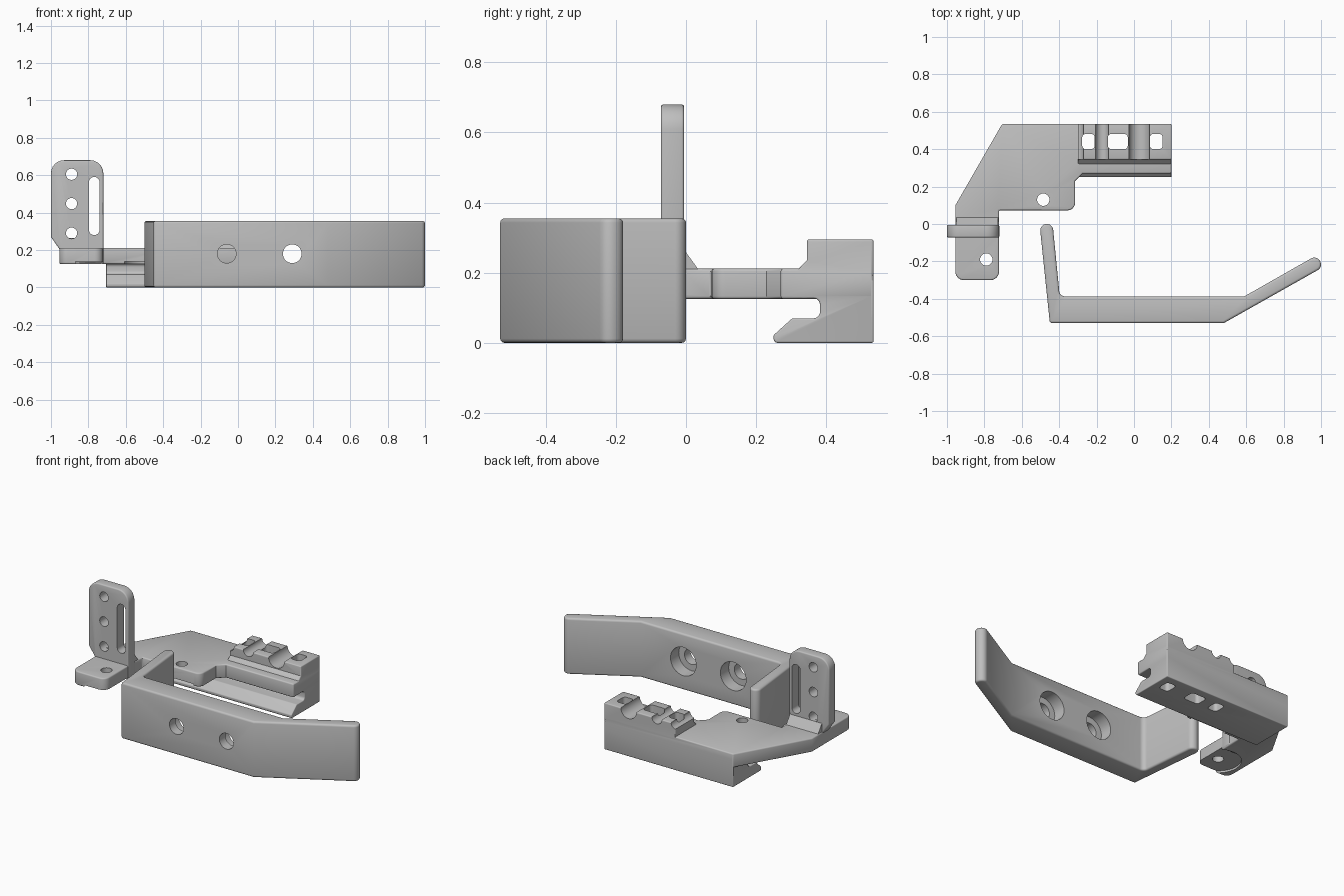
import bpy, bmesh, math
from mathutils import Vector

cube = bpy.data.objects.get("Cube")
if cube:
    bpy.data.objects.remove(cube, do_unlink=True)

grey = bpy.data.materials.new("plain_grey")
grey.use_nodes = True
grey.diffuse_color = (0.52, 0.52, 0.52, 1)
grey.node_tree.nodes["Principled BSDF"].inputs["Base Color"].default_value = (0.52, 0.52, 0.52, 1)


def rounded(points, steps=6):
    """Outline from (u, v) or (u, v, radius) corners."""
    out = []
    for i, p in enumerate(points):
        c = Vector(p[:2])
        if len(p) < 3:
            out.append(c)
            continue
        a = (Vector(points[i - 1][:2]) - c).normalized()
        b = (Vector(points[(i + 1) % len(points)][:2]) - c).normalized()
        half = a.angle(b) / 2
        mid = c + (a + b).normalized() * p[2] / math.sin(half)
        start = c + a * p[2] / math.tan(half) - mid
        end = c + b * p[2] / math.tan(half) - mid
        for k in range(steps + 1):
            t = k / steps * (math.pi - 2 * half)
            spoke = start * math.sin(math.pi - 2 * half - t) + end * math.sin(t)
            out.append(mid + spoke.normalized() * p[2])
    return out


def apply_modifier(obj, mod):
    bpy.ops.object.select_all(action='DESELECT')
    bpy.context.view_layer.objects.active = obj
    obj.select_set(True)
    bpy.ops.object.modifier_apply(modifier=mod.name)


def prism(name, points, axis, lo, hi, bevel=0.0):
    """Extrude an outline along an axis, with softened edges."""
    place = {'x': lambda u, v, t: (t, u, v),
             'y': lambda u, v, t: (u, t, v),
             'z': lambda u, v, t: (u, v, t)}[axis]
    bm = bmesh.new()
    outline = rounded(points)
    face = bm.faces.new([bm.verts.new(place(p.x, p.y, lo)) for p in outline])
    ext = bmesh.ops.extrude_face_region(bm, geom=[face])
    shift = Vector(place(0, 0, hi - lo))
    bmesh.ops.translate(bm, vec=shift, verts=[g for g in ext["geom"] if isinstance(g, bmesh.types.BMVert)])
    bmesh.ops.recalc_face_normals(bm, faces=bm.faces[:])
    mesh = bpy.data.meshes.new(name)
    bm.to_mesh(mesh)
    bm.free()
    mesh.materials.append(grey)
    obj = bpy.data.objects.new(name, mesh)
    bpy.context.collection.objects.link(obj)
    if bevel:
        mod = obj.modifiers.new("soften", 'BEVEL')
        mod.width = bevel
        mod.segments = 3
        mod.limit_method = 'ANGLE'
        mod.angle_limit = math.radians(50)
        mod.use_clamp_overlap = False
        apply_modifier(obj, mod)
    return obj


def disc(u, v, r, axis, lo, hi):
    n = 32
    ring = [(u + r * math.cos(2 * math.pi * k / n), v + r * math.sin(2 * math.pi * k / n)) for k in range(n)]
    return prism("cutter", ring, axis, lo, hi)


def combine(obj, others, operation='DIFFERENCE'):
    for other in others:
        mod = obj.modifiers.new("combine", 'BOOLEAN')
        mod.operation = operation
        mod.solver = 'EXACT'
        mod.object = other
        apply_modifier(obj, mod)
        bpy.data.objects.remove(other, do_unlink=True)


def box(u0, u1, v0, v1, r):
    return [(u0, v0, r), (u1, v0, r), (u1, v1, r), (u0, v1, r)]


# Bent front bar with two counterbored holes
bar = prism("front_bar", [
    (-0.45, -0.53), (0.48, -0.53), (1.012, -0.23, 0.034), (0.977, -0.167, 0.034),
    (0.59, -0.387), (-0.397, -0.387, 0.03), (-0.435, 0, 0.034), (-0.505, 0, 0.034)],
    'z', 0, 0.355, 0.012)
for x in (-0.06, 0.29):
    combine(bar, [disc(x, 0.18, 0.05, 'y', -0.6, -0.3), disc(x, 0.18, 0.09, 'y', -0.47, -0.3)])

# Flat bracket plate with its foot
plate = prism("bracket", [
    (-0.955, -0.3, 0.045), (-0.722, -0.3, 0.045), (-0.722, 0.073), (-0.315, 0.073, 0.04),
    (-0.315, 0.23), (-0.275, 0.27), (0.2, 0.27), (0.2, 0.535), (-0.705, 0.535), (-0.955, 0.1)],
    'z', 0.125, 0.212, 0.008)

# Screw holes with shallow washer seats underneath
for x, y in ((-0.79, -0.19), (-0.485, 0.13)):
    combine(plate, [disc(x, y, 0.033, 'z', 0, 0.3), disc(x, y, 0.135, 'z', 0.1, 0.138)])

# Hooked rail under the plate
rail = prism("rail", [
    (0.25, 0, 0.012), (0.25, 0.022, 0.008), (0.303, 0.07, 0.015), (0.382, 0.07, 0.018), (0.382, 0.127, 0.018),
    (0.34, 0.127), (0.34, 0.18), (0.535, 0.18), (0.535, 0)], 'x', -0.705, 0.2, 0.005)

# Raised clamp with cross grooves
clamp = prism("clamp", [
    (0.315, 0.19), (0.315, 0.205), (0.345, 0.235), (0.345, 0.295), (0.535, 0.295), (0.535, 0.19)],
    'x', -0.30, 0.2, 0.006)
combine(clamp, [disc(x, 0.295, r, 'y', 0.3, 0.6) for x, r in ((0.028, 0.055), (-0.17, 0.035), (-0.305, 0.035))])

# Upright tab with three holes and a slot
tab = prism("tab", [
    (-0.955, 0.13), (-0.72, 0.13), (-0.72, 0.68, 0.07), (-1, 0.68, 0.07), (-1, 0.27), (-0.955, 0.205)],
    'y', -0.072, -0.005, 0.008)
combine(tab, [disc(-0.89, z, 0.03, 'y', -0.2, 0.1) for z in (0.29, 0.448, 0.605)])
combine(tab, [prism("cutter", box(-0.797, -0.74, 0.28, 0.59, 0.027), 'y', -0.2, 0.1)])

# Gusset behind the tab
gusset = prism("gusset", [(-0.03, 0.18), (-0.03, 0.265), (-0.005, 0.265), (0.035, 0.21), (0.035, 0.18)],
               'x', -0.95, -0.726)

combine(plate, [rail, clamp, tab, gusset], 'UNION')

# Openings through the clamp and rail
for x0, x1 in ((-0.277, -0.21), (-0.14, -0.033), (0.085, 0.153)):
    combine(plate, [prism("cutter", box(x0, x1, 0.4, 0.482, 0.02), 'z', -0.1, 0.5)])

for obj in (bar, plate):
    bpy.ops.object.select_all(action='DESELECT')
    obj.select_set(True)
    bpy.context.view_layer.objects.active = obj
    bpy.ops.object.shade_smooth_by_angle(angle=math.radians(32))
